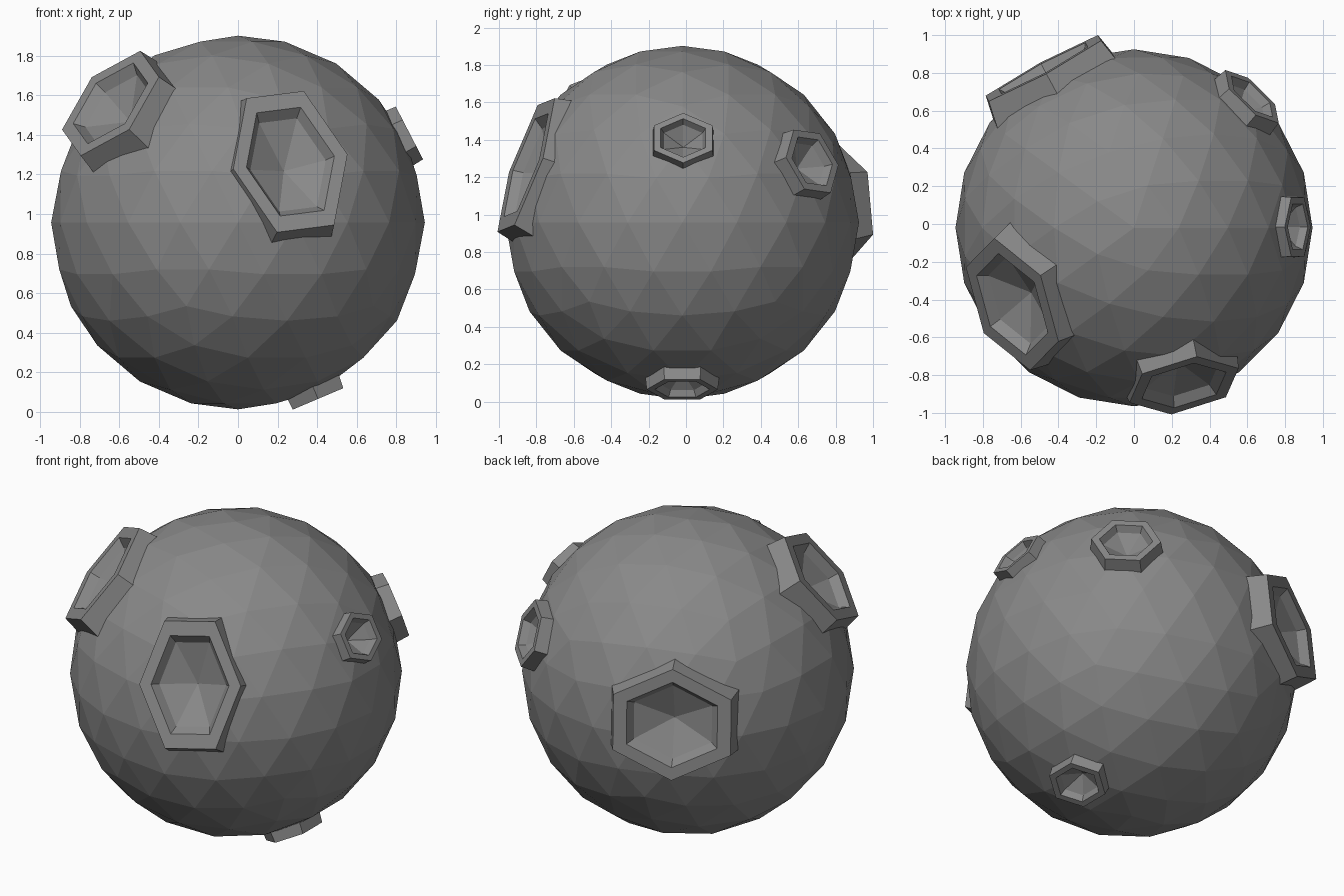
import bpy, bmesh, math
from mathutils import Vector

if "Cube" in bpy.data.objects:
    bpy.data.objects.remove(bpy.data.objects["Cube"])

CENTRE = Vector((0, -0.02, 0.957))
RADIUS = 0.945

grey = bpy.data.materials.new("dark_rock")
grey.diffuse_color = (0.25, 0.25, 0.25, 1)
grey.use_nodes = True
grey.node_tree.nodes["Principled BSDF"].inputs["Base Color"].default_value = grey.diffuse_color


def hex_loft(name, centre, normal, axis, a, b, rings, tip=None):
    """Stack of stretched hexagons: rings are (scale, height along normal)."""
    n = Vector(normal).normalized()
    u = Vector(axis)
    u = (u - n * u.dot(n)).normalized()
    v = n.cross(u)
    c = Vector(centre)
    bm = bmesh.new()
    loops = []
    for s, h in rings:
        loops.append([bm.verts.new(c + n * h + u * (a * s * math.cos(k * math.pi / 3))
                                   + v * (b * s * math.sin(k * math.pi / 3))) for k in range(6)])
    for lo, hi in zip(loops, loops[1:]):
        for k in range(6):
            j = (k + 1) % 6
            bm.faces.new((lo[k], lo[j], hi[j], hi[k]))
    bm.faces.new(loops[-1])
    if tip is None:
        bm.faces.new(loops[0][::-1])
    else:
        t = bm.verts.new(c + n * tip)
        for k in range(6):
            bm.faces.new((loops[0][(k + 1) % 6], loops[0][k], t))
    bmesh.ops.recalc_face_normals(bm, faces=bm.faces)
    me = bpy.data.meshes.new(name)
    bm.to_mesh(me)
    bm.free()
    me.materials.append(grey)
    ob = bpy.data.objects.new(name, me)
    bpy.context.collection.objects.link(ob)
    ob.hide_render = True
    ob.hide_viewport = True
    return ob


# Faceted rock ball
bpy.ops.mesh.primitive_ico_sphere_add(subdivisions=3, radius=RADIUS, location=CENTRE)
body = bpy.context.object
body.name = "asteroid_body"
body.data.materials.append(grey)
bpy.ops.object.transform_apply(location=True, rotation=True, scale=True)

# Craters: rim centre, facing, corner axis, corner radius, cross radius, pit depth
craters = {
    "upper_left": ((-.645, -.425, 1.56), (-.66, -.41, .61), (-.1, .37, .14), .385, .325, .15),
    "front": ((.265, -.855, 1.265), (.24, -.90, .34), (.3, .12, .03), .305, .42, .14),
    "back": ((-.48, .825, 1.06), (-.47, .87, .10), (0, 0, 1), .335, .39, .14),
    "back_right": ((.625, .675, 1.285), (.62, .67, .32), (.7, -.7, .1), .20, .195, .12),
    "right": ((.867, -.015, 1.41), (.87, 0, .45), (0, 0, 1), .15, .18, .11),
    "underside": ((.405, -.02, .065), (.39, 0, -.92), (0, 1, 0), .19, .16, .10),
}

rims, pits = [], []
for name, (c, n, ax, a, b, d) in craters.items():
    # Raised, slightly flared hexagonal rim
    rims.append(hex_loft(name + "_rim", c, n, ax, a, b, [(1.11, -.20), (1.0, 0)]))
    # Pit with sloping walls meeting at a point
    pits.append(hex_loft(name + "_pit", c, n, ax, a, b,
                         [(.66, -.35 * d), (.77, 0), (.80, .04)], tip=-d))

for op, group in (("UNION", rims), ("DIFFERENCE", pits)):
    for ob in group:
        m = body.modifiers.new(ob.name, "BOOLEAN")
        m.operation = op
        m.solver = "EXACT"
        m.object = ob
